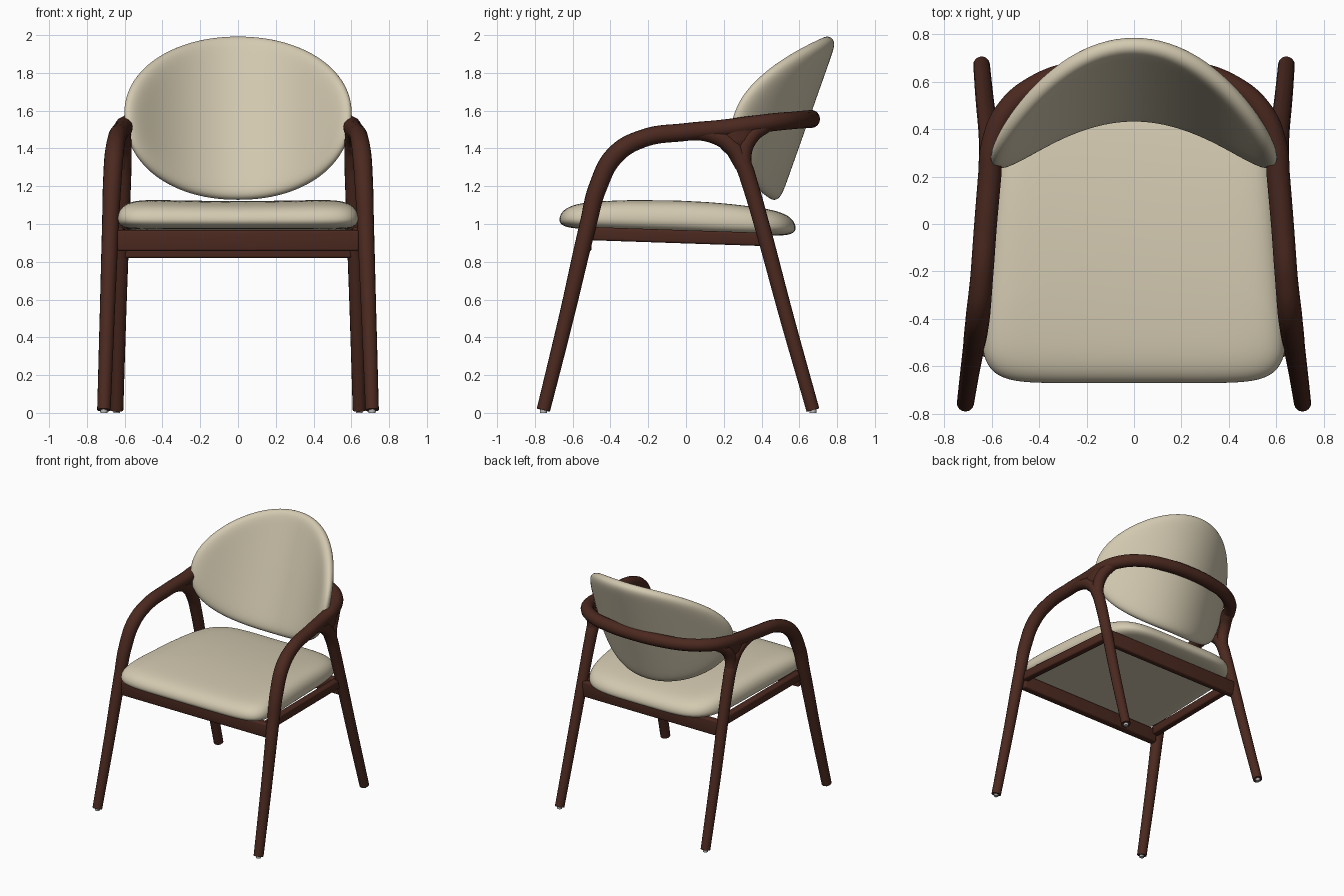
import bpy, bmesh, math
from mathutils import Vector

if "Cube" in bpy.data.objects:
    bpy.data.objects.remove(bpy.data.objects["Cube"])


def material(name, col):
    m = bpy.data.materials.new(name)
    m.diffuse_color = (*col, 1)
    m.use_nodes = True
    m.node_tree.nodes["Principled BSDF"].inputs["Base Color"].default_value = m.diffuse_color
    return m


WOOD = material("dark brown wood", (0.07, 0.022, 0.014))
CREAM = material("cream upholstery", (0.65, 0.585, 0.435))
METAL = material("grey glide", (0.5, 0.5, 0.5))


def add(name, data, mat):
    ob = bpy.data.objects.new(name, data)
    bpy.context.collection.objects.link(ob)
    data.materials.append(mat)
    return ob


def tube(name, pts):
    """Smooth round rod through points (x, y, z, radius)."""
    cu = bpy.data.curves.new(name, 'CURVE')
    cu.dimensions = '3D'
    cu.bevel_depth = 1.0
    cu.bevel_resolution = 5
    cu.resolution_u = 10
    cu.use_fill_caps = True
    sp = cu.splines.new('BEZIER')
    sp.bezier_points.add(len(pts) - 1)
    for bp, p in zip(sp.bezier_points, pts):
        bp.co = p[:3]
        bp.radius = p[3]
        bp.handle_left_type = bp.handle_right_type = 'AUTO'
    ob = add(name, cu, WOOD)
    finish(ob, convert=True)
    return ob


def finish(ob, convert=False):
    bpy.ops.object.select_all(action='DESELECT')
    ob.select_set(True)
    bpy.context.view_layer.objects.active = ob
    if convert:
        bpy.ops.object.convert(target='MESH')
    bpy.ops.object.shade_smooth_by_angle(angle=math.radians(50))


def beam(name, a, b, w, h):
    """Bevelled bar between two points."""
    a, b = Vector(a), Vector(b)
    bm = bmesh.new()
    bmesh.ops.create_cube(bm, size=1)
    bmesh.ops.scale(bm, vec=(w, (b - a).length, h), verts=bm.verts)
    bmesh.ops.bevel(bm, geom=bm.edges[:], offset=0.012, segments=3, affect='EDGES', profile=0.5)
    me = bpy.data.meshes.new(name)
    bm.to_mesh(me)
    bm.free()
    ob = add(name, me, WOOD)
    ob.rotation_mode = 'QUATERNION'
    ob.rotation_quaternion = (b - a).to_track_quat('Y', 'Z')
    ob.location = (a + b) / 2
    finish(ob)


def pad(name, surface, rings=26, segs=112):
    """Closed cushion: surface(r, angle, side) gives a point, side = +1 / -1."""
    bm = bmesh.new()
    rs = [math.sin(math.pi / 2 * i / rings) for i in range(1, rings + 1)]
    order = [(r, 1) for r in rs] + [(r, -1) for r in rs[-2::-1]]
    loops = [[bm.verts.new(surface(r, 2 * math.pi * k / segs, s)) for k in range(segs)]
             for r, s in order]
    for A, B in zip(loops, loops[1:]):
        for k in range(segs):
            j = (k + 1) % segs
            bm.faces.new((A[k], B[k], B[j], A[j]))
    for L, s in ((loops[0], 1), (loops[-1], -1)):
        c = bm.verts.new(surface(0, 0, s))
        for k in range(segs):
            bm.faces.new((c, L[k], L[(k + 1) % segs]))
    bmesh.ops.recalc_face_normals(bm, faces=bm.faces)
    me = bpy.data.meshes.new(name)
    bm.to_mesh(me)
    bm.free()
    finish(add(name, me, CREAM))


def spow(v, p):
    return math.copysign(abs(v) ** p, v)


# seat cushion: tapered rounded square, flat below, gently arched above
def seat_surface(r, a, side):
    n = 8 if math.sin(a) < 0 else 5
    x = 0.648 * r * spow(math.cos(a), 2 / n)
    y = -0.045 + 0.625 * r * spow(math.sin(a), 2 / n)
    x *= 1 - 0.12 * max(0, y + 0.55) / 1.1
    bottom = 0.955 - 0.035 * y
    top = 1.122 - 0.11 * (y + 0.2) ** 2 + 0.03 * x * x
    edge = bottom + 0.36 * (top - bottom)
    k = max(0, 1 - r ** (12 if side > 0 else 18)) ** 0.5
    return x, y, edge + k * ((top if side > 0 else bottom) - edge)


# backrest: leaning oval bent round the sitter
def back_surface(r, a, side):
    x = 0.595 * r * spow(math.cos(a), 0.94)
    s = spow(math.sin(a), 0.94)
    z = 1.585 + r * s * (0.405 if s > 0 else 0.455)
    y = 0.455 + 0.354 * (z - 1.13) - x * x
    k = 0.043 * max(0, 1 - r ** 18) ** 0.5
    n = Vector((-2 * x, -1, 0.354)).normalized() * k * side
    return x + n.x, y + n.y, z + n.z


pad("seat_cushion", seat_surface)
pad("backrest_pad", back_surface)

# front legs, arms and back rail as one continuous rod
half = [(0.71, -0.755, 0.015, 0.036), (0.693, -0.635, 0.5, 0.04), (0.675, -0.518, 1.0, 0.045),
        (0.667, -0.465, 1.2, 0.049), (0.656, -0.375, 1.365, 0.051), (0.642, -0.23, 1.452, 0.048),
        (0.625, 0.0, 1.487, 0.048), (0.608, 0.2, 1.505, 0.049), (0.597, 0.33, 1.523, 0.048),
        (0.54, 0.47, 1.54, 0.048), (0.41, 0.583, 1.55, 0.047), (0.21, 0.645, 1.555, 0.048)]
tube("front_legs_arms_and_back_rail",
     half + [(0, 0.662, 1.556, 0.048)] + [(-x, y, z, r) for x, y, z, r in reversed(half)])

for s, side in ((1, "right"), (-1, "left")):
    # back leg flows forward into the arm
    tube("back_leg_" + side,
         [(s * 0.642, 0.672, 0.015, 0.035), (s * 0.63, 0.535, 0.5, 0.038),
          (s * 0.615, 0.4, 1.0, 0.041), (s * 0.61, 0.342, 1.2, 0.043), (s * 0.608, 0.3, 1.32, 0.045),
          (s * 0.609, 0.24, 1.415, 0.046), (s * 0.614, 0.13, 1.475, 0.044), (s * 0.622, 0.0, 1.487, 0.042)])
    # fork branch from back leg into the back rail
    tube("leg_fork_" + side,
         [(s * 0.61, 0.342, 1.2, 0.04), (s * 0.607, 0.305, 1.36, 0.042),
          (s * 0.598, 0.345, 1.465, 0.043), (s * 0.563, 0.43, 1.53, 0.041)])
    # flattened web filling the fork
    web = tube("fork_web_" + side,
               [(s * 0.608, 0.3, 1.3, 0.04), (s * 0.608, 0.28, 1.38, 0.062),
                (s * 0.608, 0.265, 1.44, 0.1), (s * 0.608, 0.262, 1.525, 0.11)])
    for v in web.data.vertices:
        v.co.x = s * 0.606 + (v.co.x - s * 0.608) * 0.4
    # side seat rail
    beam("side_rail_" + side, (s * 0.635, -0.53, 0.95), (s * 0.592, 0.42, 0.918), 0.055, 0.07)
    # foot glides
    for label, x, y in (("front", 0.71, -0.755), ("back", 0.642, 0.672)):
        bm = bmesh.new()
        bmesh.ops.create_cone(bm, cap_ends=True, segments=16, radius1=0.018, radius2=0.018, depth=0.03)
        me = bpy.data.meshes.new("glide")
        bm.to_mesh(me)
        bm.free()
        ob = add(label + "_glide_" + side, me, METAL)
        ob.location = (s * x, y, 0.015)
        finish(ob)

# cross rails under the seat
beam("front_rail", (-0.64, -0.53, 0.912), (0.64, -0.53, 0.912), 0.06, 0.11)
beam("back_rail", (-0.6, 0.433, 0.88), (0.6, 0.433, 0.88), 0.05, 0.12)
